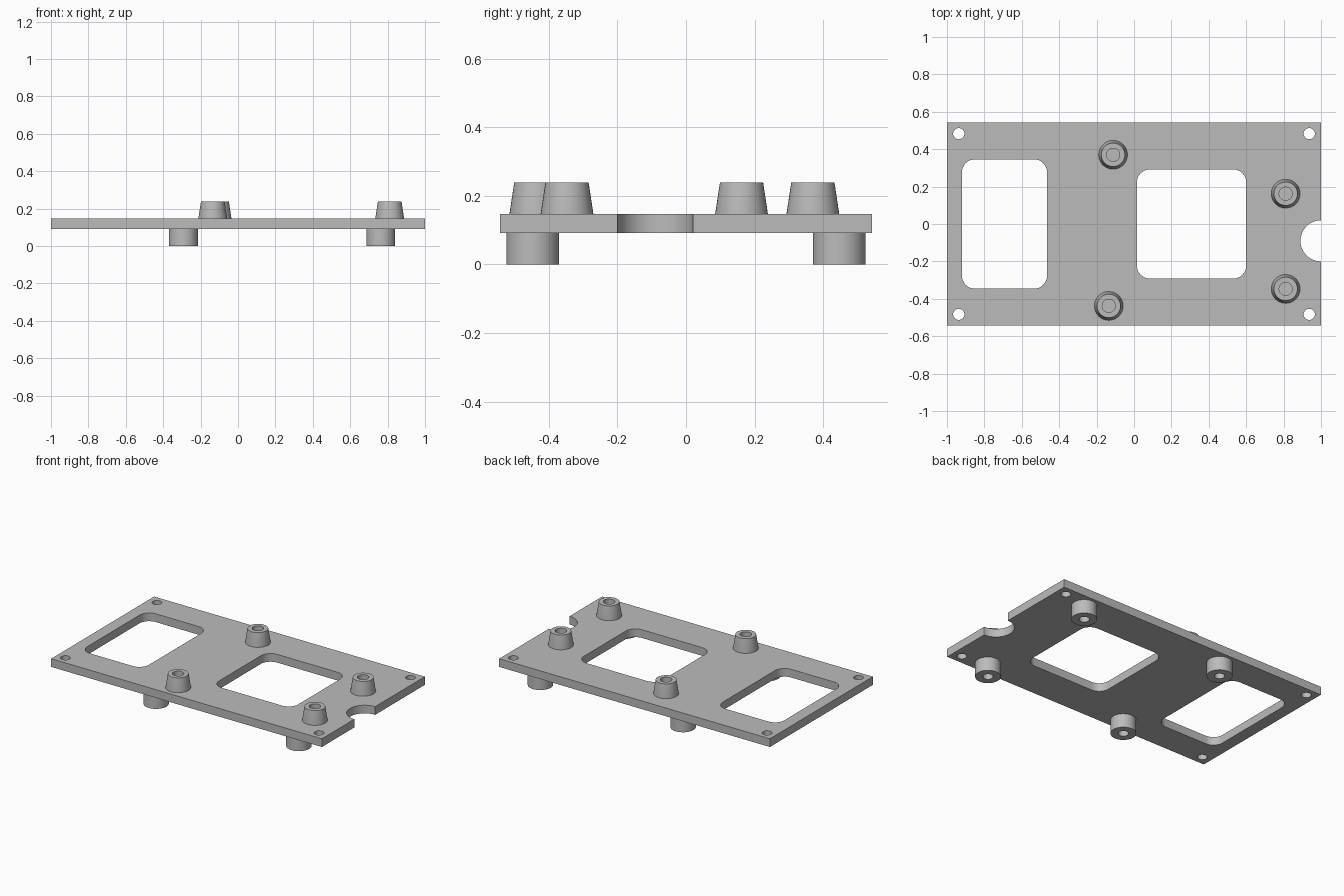
import bpy, bmesh
from math import cos, sin, pi, radians

if "Cube" in bpy.data.objects:
    bpy.data.objects.remove(bpy.data.objects["Cube"], do_unlink=True)

grey = bpy.data.materials.new("plain grey")
grey.use_nodes = True
colour = (0.5, 0.5, 0.5, 1)
grey.diffuse_color = colour
grey.node_tree.nodes["Principled BSDF"].inputs["Base Color"].default_value = colour

Z0, Z1, TOP = 0.092, 0.147, 0.239   # plate underside, plate top, boss top
HALF_Y = 0.543


def arc(cx, cy, r, a0, a1, n):
    """Points along an arc, angles in degrees."""
    angles = [radians(a0 + (a1 - a0) * i / n) for i in range(n + 1)]
    return [(cx + r * cos(a), cy + r * sin(a)) for a in angles]


def rounded_window(x0, x1, y0, y1, r):
    corners = [(x1 - r, y1 - r), (x0 + r, y1 - r), (x0 + r, y0 + r), (x1 - r, y0 + r)]
    return [p for i, (x, y) in enumerate(corners)
            for p in arc(x, y, r, 90 * i, 90 * i + 90, 8)]


def finish(name, bm):
    """Turn a bmesh into a smooth-shaded object with sharp edges kept."""
    bmesh.ops.remove_doubles(bm, verts=bm.verts, dist=1e-5)
    bmesh.ops.recalc_face_normals(bm, faces=bm.faces)
    mesh = bpy.data.meshes.new(name)
    bm.to_mesh(mesh)
    bm.free()
    mesh.materials.clear()
    mesh.materials.append(grey)
    obj = bpy.data.objects.new(name, mesh)
    bpy.context.collection.objects.link(obj)
    bpy.ops.object.select_all(action='DESELECT')
    obj.select_set(True)
    bpy.context.view_layer.objects.active = obj
    bpy.ops.object.shade_smooth_by_angle(angle=radians(30))
    return obj


def extruded_plate(name, loops, z0, z1):
    """Fill an outline with holes and give it thickness."""
    curve = bpy.data.curves.new(name + "_outline", 'CURVE')
    curve.dimensions = '2D'
    curve.fill_mode = 'BOTH'
    curve.extrude = (z1 - z0) / 2
    for loop in loops:
        spline = curve.splines.new('POLY')
        spline.points.add(len(loop) - 1)
        for point, (x, y) in zip(spline.points, loop):
            point.co = (x, y, 0, 1)
        spline.use_cyclic_u = True
    helper = bpy.data.objects.new(name + "_outline", curve)
    bpy.context.collection.objects.link(helper)
    bpy.context.view_layer.update()
    evaluated = helper.evaluated_get(bpy.context.evaluated_depsgraph_get())
    bm = bmesh.new()
    bm.from_mesh(evaluated.to_mesh())
    evaluated.to_mesh_clear()
    bpy.data.objects.remove(helper, do_unlink=True)
    bmesh.ops.translate(bm, verts=bm.verts, vec=(0, 0, (z0 + z1) / 2))
    return finish(name, bm)


def lathe(name, profile, x, y, steps=40):
    """Spin a radius/height profile around a vertical axis."""
    bm = bmesh.new()
    verts = [bm.verts.new((r, 0, z)) for r, z in profile]
    edges = [bm.edges.new(pair) for pair in zip(verts, verts[1:])]
    bmesh.ops.spin(bm, geom=verts + edges, cent=(0, 0, 0), axis=(0, 0, 1),
                   angle=2 * pi, steps=steps, use_merge=True)
    obj = finish(name, bm)
    obj.location = (x, y, 0)
    return obj


# Plate outline with the half-round notch in its left end
outline = [(-1, -HALF_Y), (1, -HALF_Y)]
outline += arc(1, -0.09, 0.11, 270, 90, 24)
outline += [(1, HALF_Y), (-1, HALF_Y)]

# Two rounded windows and four corner screw holes
windows = [rounded_window(-0.92, -0.465, -0.346, 0.346, 0.07),
           rounded_window(0.015, 0.60, -0.292, 0.292, 0.07)]
holes = [arc(sx * 0.937, sy * 0.483, 0.03, 0, 348.75, 31)
         for sx in (-1, 1) for sy in (-1, 1)]
extruded_plate("mounting_plate", [outline] + windows + holes, Z0, Z1)

# Tapered bosses with blind holes on the upper side
tapered = [(0, Z1 - 0.01), (0.077, Z1 - 0.01), (0.077, Z1), (0.063, TOP),
           (0.035, TOP), (0.035, Z1 + 0.003), (0, Z1 + 0.003)]
for i, (x, y) in enumerate([(-0.112, 0.37), (-0.135, -0.438), (0.811, 0.162), (0.811, -0.347)]):
    lathe(f"upper_boss_{i + 1}", tapered, x, y)

# Straight bosses with blind holes on the underside
straight = [(0, Z0 + 0.01), (0.077, Z0 + 0.01), (0.077, 0),
            (0.031, 0), (0.031, Z0 - 0.003), (0, Z0 - 0.003)]
for x, end in ((-0.292, "right"), (0.763, "left")):
    for y, side in ((-0.447, "front"), (0.447, "back")):
        lathe(f"lower_boss_{side}_{end}", straight, x, y)
